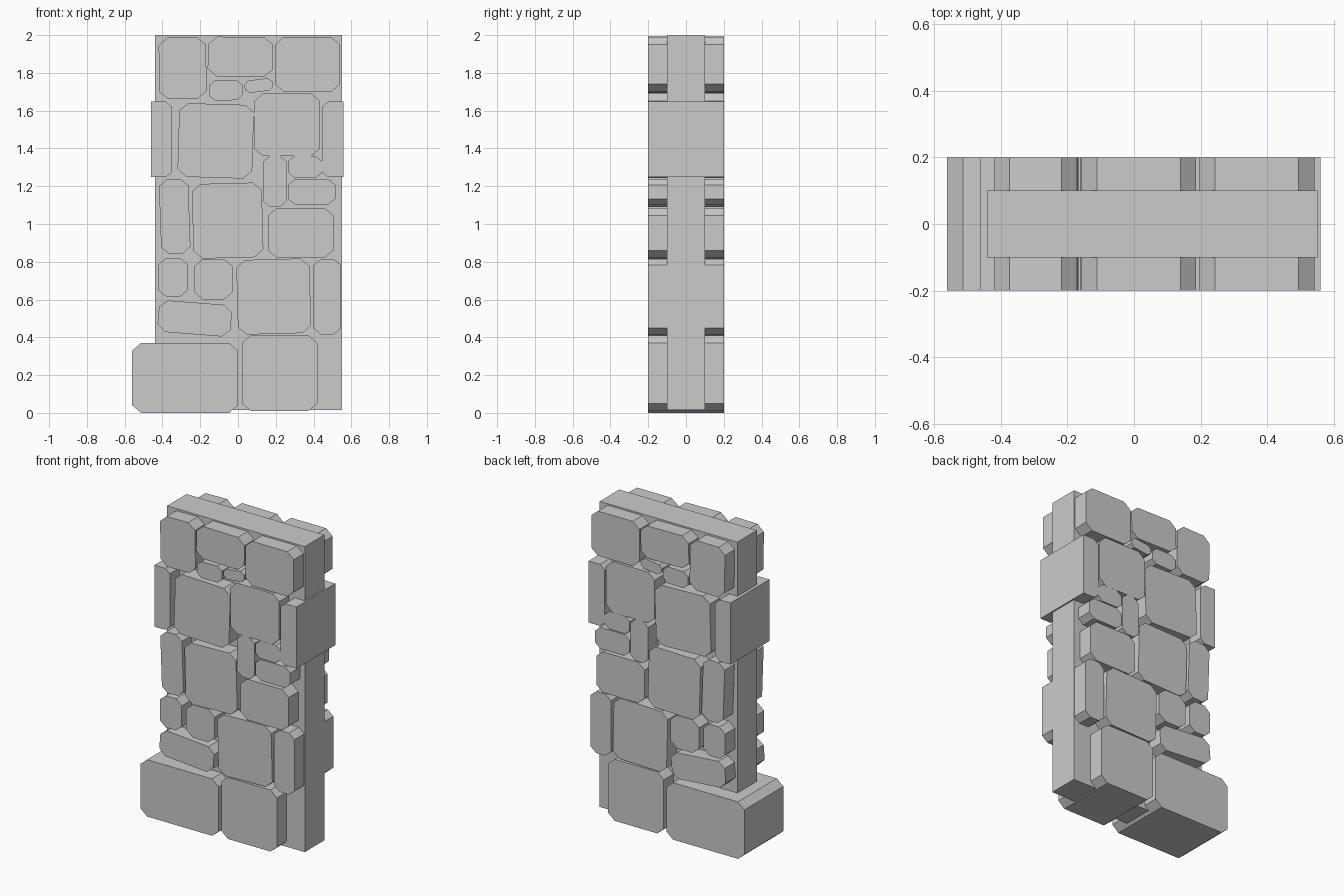
import bpy, bmesh
from math import radians
from mathutils import Matrix

if "Cube" in bpy.data.objects:
    bpy.data.objects.remove(bpy.data.objects["Cube"])

DEPTH = 0.2  # half depth of the stones


def prism(name, pts, half_y):
    """Extrude an x-z outline through y."""
    bm = bmesh.new()
    face = bm.faces.new([bm.verts.new((x, -half_y, z)) for x, z in pts])
    ext = bmesh.ops.extrude_face_region(bm, geom=[face])
    verts = [v for v in ext["geom"] if isinstance(v, bmesh.types.BMVert)]
    bmesh.ops.translate(bm, verts=verts, vec=(0, 2 * half_y, 0))
    bmesh.ops.recalc_face_normals(bm, faces=bm.faces)
    mesh = bpy.data.meshes.new(name)
    bm.to_mesh(mesh)
    bm.free()
    obj = bpy.data.objects.new(name, mesh)
    bpy.context.collection.objects.link(obj)
    return obj


def stone(name, cx, cz, w, h, tilt=0, cut="both"):
    """Block with clipped corners; cut = which sides (left, right, both)."""
    c = min(0.047, 0.2 * min(w, h) + 0.01)
    rot = Matrix.Rotation(radians(tilt), 2)
    pts = []
    for sx, sz in ((-1, -1), (1, -1), (1, 1), (-1, 1)):
        x, z = sx * w / 2, sz * h / 2
        side = "left" if sx < 0 else "right"
        if cut in ("both", side):
            pair = [(x, z - sz * c * 0.85), (x - sx * c, z)]
            pts += pair if sx * sz > 0 else pair[::-1]
        else:
            pts.append((x, z))
    # keep the outline running counter-clockwise
    out = []
    for px, pz in pts:
        a, b = rot[0], rot[1]
        out.append((cx + a[0] * px + a[1] * pz, cz + b[0] * px + b[1] * pz))
    from math import atan2
    out.sort(key=lambda p: atan2((p[1] - cz) / h, (p[0] - cx) / w))
    prism(name, out, DEPTH)


# Thin wall core
prism("wall_core", [(-0.44, 0.015), (0.55, 0.015), (0.55, 2), (-0.44, 2)], 0.1)

# Stones: centre x, centre z, width, height, tilt in degrees
STONES = {
    "top": [(-0.293, 1.825, 0.25, 0.325, 1), (0.013, 1.885, 0.345, 0.21, -0.8),
            (0.368, 1.845, 0.345, 0.29), (-0.065, 1.708, 0.178, 0.107, 1.2),
            (0.11, 1.733, 0.15, 0.066, 7)],
    "upper": [(-0.118, 1.44, 0.395, 0.39, -1.7), (0.26, 1.525, 0.35, 0.33),
              (0.195, 1.225, 0.125, 0.27), (0.355, 1.302, 0.18, 0.115),
              (0.39, 1.17, 0.25, 0.137)],
    "middle": [(-0.335, 1.04, 0.155, 0.395, 2), (-0.055, 1.018, 0.37, 0.395, 1.5),
               (0.332, 0.953, 0.345, 0.265)],
    "lower": [(-0.343, 0.718, 0.157, 0.205), (-0.13, 0.708, 0.205, 0.215),
              (-0.229, 0.5, 0.387, 0.168, -4.5), (0.189, 0.616, 0.387, 0.395, 1.5),
              (0.473, 0.615, 0.145, 0.4)],
    "base": [(-0.28, 0.185, 0.56, 0.37), (0.22, 0.21, 0.4, 0.4)],
}
for course, blocks in STONES.items():
    for i, block in enumerate(blocks, 1):
        stone(f"{course}_stone_{i}", *block)

# Blocks wrapping round the wall ends, clipped on the inner side only
stone("left_end_stone", -0.405, 1.448, 0.11, 0.4, cut="right")
stone("right_end_stone", 0.502, 1.448, 0.115, 0.4, cut="left")
